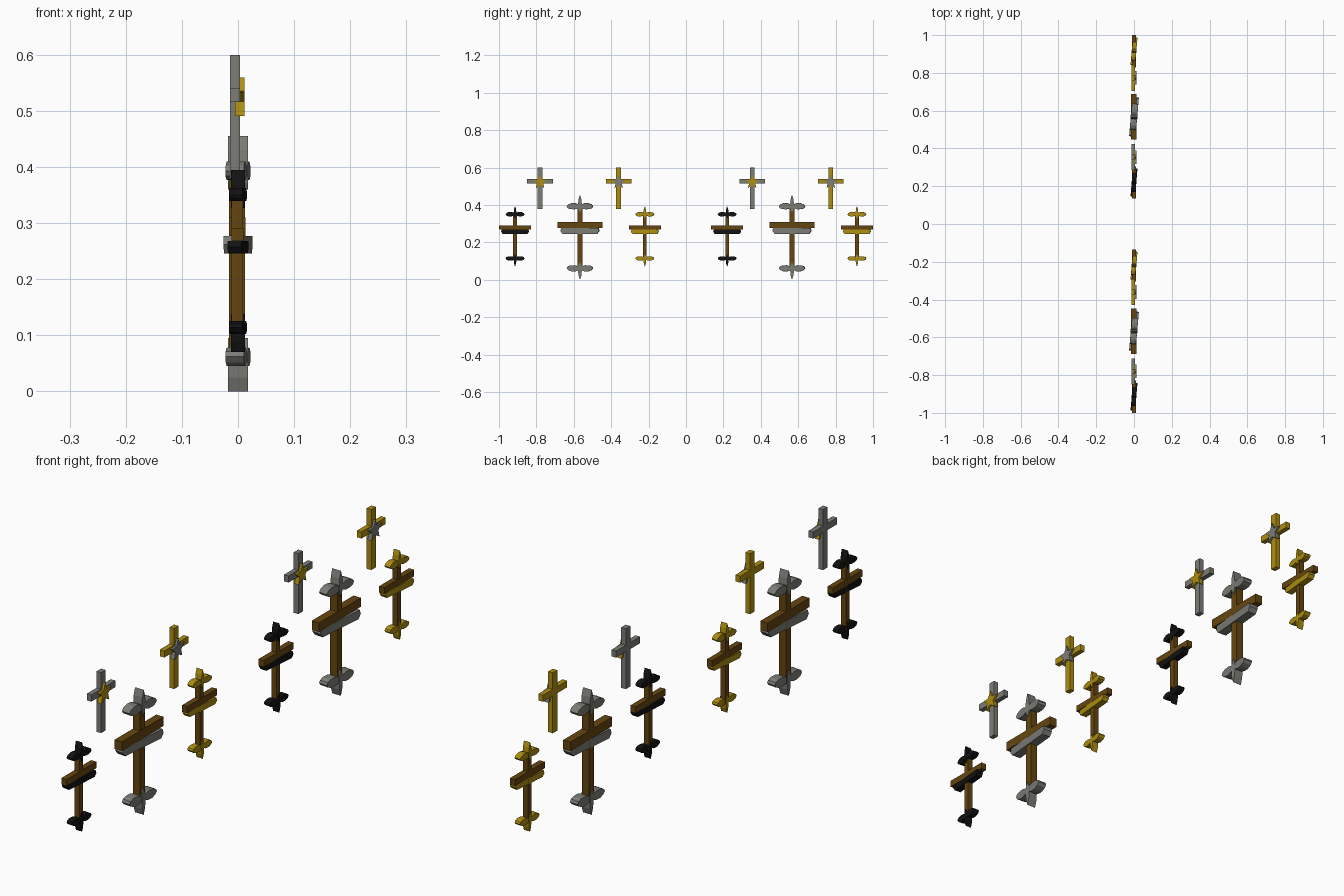
import bpy, bmesh, math

if "Cube" in bpy.data.objects:
    bpy.data.objects.remove(bpy.data.objects["Cube"])


def material(name, rgb):
    m = bpy.data.materials.new(name)
    m.diffuse_color = (*rgb, 1)
    m.use_nodes = True
    m.node_tree.nodes["Principled BSDF"].inputs["Base Color"].default_value = m.diffuse_color
    return m


GOLD = material("gold", (0.42, 0.27, 0.005))
SILVER = material("silver", (0.20, 0.205, 0.18))
WOOD = material("wood", (0.13, 0.06, 0.005))
BLACK = material("black", (0.006, 0.006, 0.006))


def prism(name, pts, x0, x1, mat, loc=(0, 0, 0), s=1.0, turn=0.0):
    """Extrude a (y, z) outline along x, scale, turn about z and place it."""
    bm = bmesh.new()
    face = bm.faces.new([bm.verts.new((x0, y, z)) for y, z in pts])
    ext = bmesh.ops.extrude_face_region(bm, geom=[face])
    new = [v for v in ext["geom"] if isinstance(v, bmesh.types.BMVert)]
    bmesh.ops.translate(bm, verts=new, vec=(x1 - x0, 0, 0))
    bmesh.ops.recalc_face_normals(bm, faces=bm.faces)
    me = bpy.data.meshes.new(name)
    bm.to_mesh(me)
    bm.free()
    me.materials.append(mat)
    ob = bpy.data.objects.new(name, me)
    ob.location = loc
    ob.scale = (s, s, s)
    ob.rotation_euler.z = turn
    bpy.context.collection.objects.link(ob)
    return ob


def rect(y0, y1, z0, z1):
    return [(y0, z0), (y1, z0), (y1, z1), (y0, z1)]


MID = 0.2275          # mid height of the tall cross
TURN = -math.radians(5)


def ornate_cross(y, z, s, trim):
    loc = (0, y, z)
    # wooden post and crossbar
    prism("post", rect(-0.014, 0.014, 0.05, 0.405), -0.016, 0.0125, WOOD, loc, s)
    prism("crossbar", rect(-0.12, 0.12, 0.277, 0.31), -0.016, 0.0135, WOOD, loc, s)
    # metal strip below the crossbar
    guard = [(-0.092, 0.246), (0.092, 0.246), (0.104, 0.262), (0.099, 0.2775),
             (-0.099, 0.2775), (-0.104, 0.262)]
    prism("lower_strip", guard, -0.017, 0.017, trim, loc, s, TURN)
    # spikes and leaf lobes, mirrored top to bottom
    spike = [(0, 0.455), (-0.008, 0.43), (-0.011, 0.395), (-0.006, 0.372),
             (0, 0.36), (0.006, 0.372), (0.011, 0.395), (0.008, 0.43)]
    lobe = [(0.0, 0.388), (0.015, 0.381), (0.03, 0.377), (0.052, 0.378), (0.065, 0.384),
            (0.07, 0.393), (0.062, 0.403), (0.045, 0.410), (0.025, 0.410), (0.01, 0.404), (0, 0.396)]
    for end, flip in (("top", 1), ("bottom", -1)):
        def f(pts, side=1):
            return [(side * a, MID + flip * (b - MID)) for a, b in pts]
        prism(end + "_spike", f(spike), -0.0175, 0.0175, trim, loc, s)
        for side in (-1, 1):
            prism(end + "_lobe", f(lobe, side), -0.0165, 0.0165, trim, loc, s, TURN)


def small_cross(y, body, star_mat):
    # plain cross as one outline
    a, L, b, t, lo, hi = 0.013, 0.069, 0.516, 0.54, 0.38, 0.60
    outline = [(-a, lo), (a, lo), (a, b), (L, b), (L, t), (a, t), (a, hi),
               (-a, hi), (-a, t), (-L, t), (-L, b), (-a, b)]
    prism("small_cross", outline, -0.0145, 0.004, body, (0, y, 0))
    # five pointed star on the right side
    star = []
    for i in range(10):
        r = 0.038 if i % 2 == 0 else 0.017
        w = math.pi / 2 + i * math.pi / 5
        star.append((r * math.cos(w), 0.522 + r * math.sin(w)))
    prism("star", star, -0.005, 0.012, star_mat, (0, y, 0))


# two identical groups along y
for c in (-0.567, 0.567):
    ornate_cross(c, 0, 1, SILVER)
    ornate_cross(c - 0.347, 0.07, 0.714, BLACK)
    ornate_cross(c + 0.347, 0.07, 0.714, GOLD)
    small_cross(c - 0.213, SILVER, GOLD)
    small_cross(c + 0.207, GOLD, SILVER)
